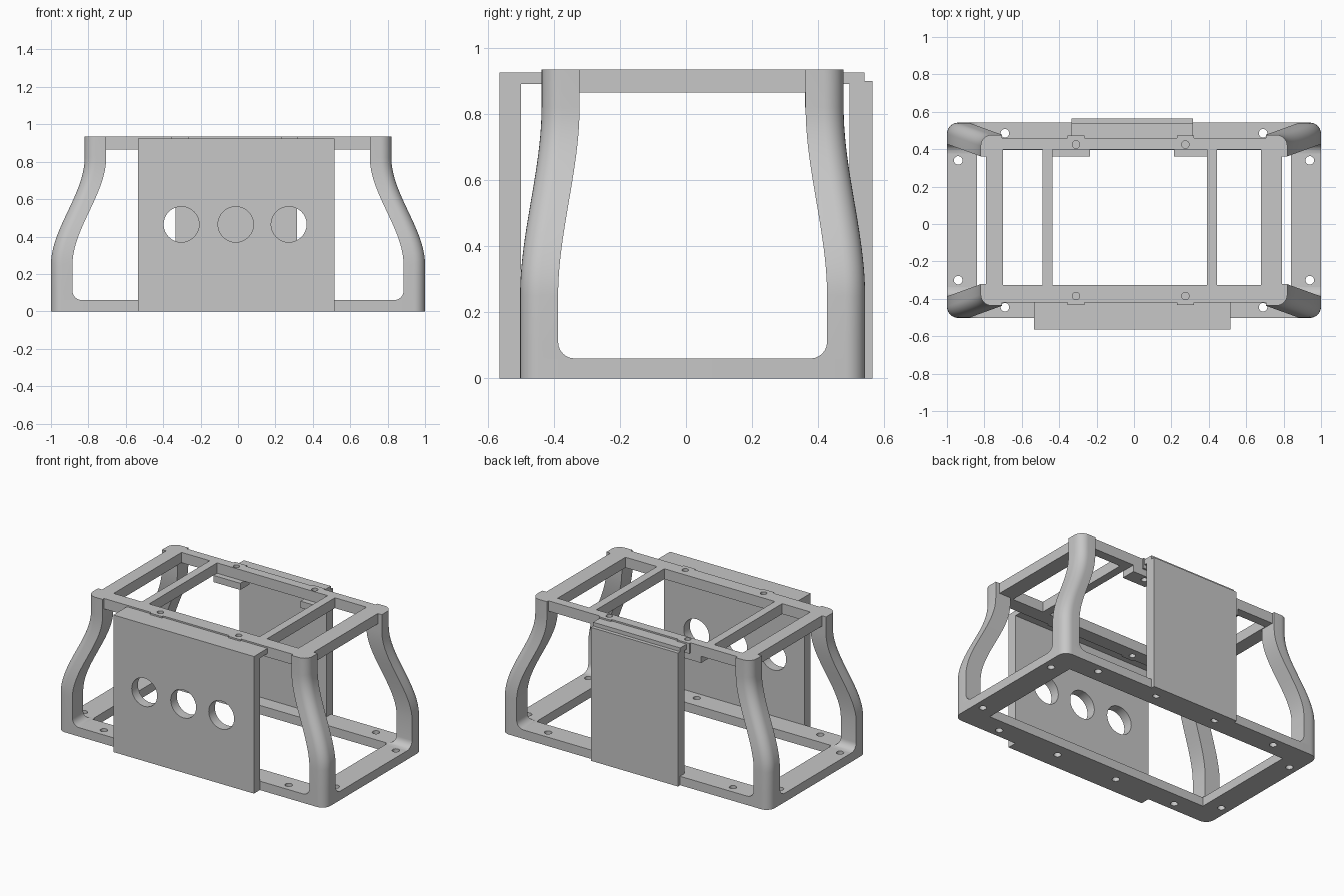
import bpy, bmesh, math
from mathutils import Matrix

old = bpy.data.objects.get("Cube")
if old:
    bpy.data.objects.remove(old, do_unlink=True)

GREY = (0.57, 0.57, 0.57, 1)
grey = bpy.data.materials.new("plain grey")
grey.use_nodes = True
grey.diffuse_color = GREY
grey.node_tree.nodes["Principled BSDF"].inputs["Base Color"].default_value = GREY

CY = 0.02       # centre line of the frame in y
TOP = 0.935
BASE_H = 0.06
RADIUS = 0.06   # outer corner rounding


def finish(bm, name):
    bmesh.ops.recalc_face_normals(bm, faces=bm.faces)
    mesh = bpy.data.meshes.new(name)
    bm.to_mesh(mesh)
    bm.free()
    mesh.materials.append(grey)
    ob = bpy.data.objects.new(name, mesh)
    bpy.context.collection.objects.link(ob)
    return ob


def select(ob):
    bpy.ops.object.select_all(action='DESELECT')
    ob.select_set(True)
    bpy.context.view_layer.objects.active = ob


def smooth(ob):
    select(ob)
    bpy.ops.object.shade_smooth_by_angle(angle=math.radians(30))


def add_box(bm, x, y, z):
    """Box from three (low, high) ranges."""
    size = [b - a for a, b in (x, y, z)]
    mid = [(a + b) / 2 for a, b in (x, y, z)]
    bmesh.ops.create_cube(bm, size=1, matrix=Matrix.Translation(mid) @ Matrix.Diagonal((*size, 1)))


def add_cylinder(bm, centre, radius, depth, along_y=False):
    turn = Matrix.Rotation(math.pi / 2, 4, 'X') if along_y else Matrix()
    bmesh.ops.create_cone(bm, cap_ends=True, segments=32, radius1=radius, radius2=radius,
                          depth=depth, matrix=Matrix.Translation(centre) @ turn)


def boxes(name, *ranges):
    bm = bmesh.new()
    for r in ranges:
        add_box(bm, *r)
    return finish(bm, name)


def cut(ob, bm):
    """Subtract the volumes in bm from the object."""
    cutter = finish(bm, "cutter")
    cutter.hide_render = True
    mod = ob.modifiers.new("cut", 'BOOLEAN')
    mod.operation = 'DIFFERENCE'
    mod.solver = 'EXACT'
    mod.object = cutter
    select(ob)
    bpy.ops.object.modifier_apply(modifier=mod.name)
    bpy.data.objects.remove(cutter, do_unlink=True)


def corner_arc(hx, hy, sx, sy, steps=8):
    """Rounded corner points from the x side to the y side."""
    pts = []
    for i in range(steps + 1):
        a = math.pi / 2 * i / steps
        pts.append((sx * (hx - RADIUS + RADIUS * math.cos(a)),
                    CY + sy * (hy - RADIUS + RADIUS * math.sin(a))))
    return pts


# Base frame: rounded plate with one opening and screw holes
bm = bmesh.new()
outline = []
for sx, sy in ((1, 1), (-1, 1), (-1, -1), (1, -1)):
    arc = corner_arc(1, 0.522, sx, sy)
    outline += arc if sx * sy > 0 else arc[::-1]
plate = bm.faces.new([bm.verts.new((x, y, 0)) for x, y in outline])
up = bmesh.ops.extrude_face_region(bm, geom=[plate])["geom"]
bmesh.ops.translate(bm, verts=[v for v in up if isinstance(v, bmesh.types.BMVert)], vec=(0, 0, BASE_H))
base = finish(bm, "base_frame")
bm = bmesh.new()
add_box(bm, (-0.84, 0.84), (CY - 0.374, CY + 0.376), (-0.1, 0.2))
for sx in (-1, 1):
    for sy in (-1, 1):
        for hx, hy in ((0.69, 0.465), (0.23, 0.465), (0.94, 0.32)):
            add_cylinder(bm, (sx * hx, CY + sy * hy, 0), 0.023, 0.4)
cut(base, bm)
smooth(base)


# Legs: S-curved posts, square inside and rounded on the outer corner
def leg(name, sx, sy):
    width, foot = 0.115, 0.05
    levels = [BASE_H + foot * (1 - math.cos(i * math.pi / 12)) for i in range(7)]
    levels += [0.25 + 0.57 * i / 20 for i in range(21)] + [TOP]
    bm = bmesh.new()
    rings = []
    for z in levels:
        t = min(max((z - 0.25) / 0.57, 0), 1)
        t = t * t * (3 - 2 * t)
        hx, hy = 1 - 0.18 * t, 0.522 - 0.065 * t
        # fillet flaring into the base
        d = max(0, BASE_H + foot - z)
        w = width + foot - math.sqrt(max(0, foot * foot - d * d))
        ix, iy = sx * (hx - w), CY + sy * (hy - w)
        pts = corner_arc(hx, hy, sx, sy)
        pts += [(ix, CY + sy * hy), (ix, iy), (sx * hx, iy)]
        rings.append([bm.verts.new((x, y, z)) for x, y in pts])
    for a, b in zip(rings, rings[1:]):
        for i in range(len(a)):
            j = (i + 1) % len(a)
            bm.faces.new((a[i], a[j], b[j], b[i]))
    bm.faces.new(rings[0])
    bm.faces.new(rings[-1])
    smooth(finish(bm, name))


for sx, side in ((-1, "right"), (1, "left")):
    for sy, end in ((-1, "front"), (1, "back")):
        leg(f"{end}_{side}_leg", sx, sy)

# Top frame: front and back rails with screw holes, joined by cross bars
HOLES_X = (-0.31, 0.275)
BACK_HOLE_Y = 0.425
bar_z = (0.865, TOP)
rail_x = (-0.79, 0.79)
for name, y, hole_y in (("top_front_rail", (-0.42, -0.326), -0.385),
                        ("top_back_rail", (0.398, 0.46), BACK_HOLE_Y)):
    rail = boxes(name, (rail_x, y, bar_z))
    bm = bmesh.new()
    for hx in HOLES_X:
        add_cylinder(bm, (hx, hole_y, 0.9), 0.02, 0.3)
    cut(rail, bm)
    smooth(rail)
for name, x in (("right_end_bar", (-0.79, -0.70)), ("right_cross_bar", (-0.49, -0.435)),
                ("left_cross_bar", (0.39, 0.445)), ("left_end_bar", (0.68, 0.79))):
    boxes(name, (x, (-0.326, 0.398), bar_z))
for hx, side in zip(HOLES_X, ("right", "left")):
    x = (hx - 0.045, hx + 0.045)
    boxes(f"{side}_screw_bosses", (x, (-0.432, -0.42), bar_z), (x, (0.46, 0.472), bar_z))

# Front panel with three round holes and a lip hooked on the top frame
front_x = (-0.535, 0.515)
front = boxes("front_panel", (front_x, (-0.565, -0.50), (0, 0.925)))
bm = bmesh.new()
for hx in (-0.303, -0.012, 0.272):
    add_cylinder(bm, (hx, -0.53, 0.465), 0.095, 0.3, along_y=True)
cut(front, bm)
smooth(front)
boxes("front_panel_lip", (front_x, (-0.50, -0.42), (0.89, 0.925)))

# Back panel with a stepped lip
back_x = (-0.335, 0.315)
boxes("back_panel", (back_x, (0.495, 0.565), (0, 0.90)))
boxes("back_panel_lip", (back_x, (0.46, 0.54), (0.89, 0.925)))

# Mounting tabs under the back rail, drilled in line with its holes
for name, x, hx in (("right_mounting_tab", (-0.435, -0.235), HOLES_X[0]),
                    ("left_mounting_tab", (0.215, 0.39), HOLES_X[1])):
    tab = boxes(name, (x, (0.36, 0.46), (0.82, 0.865)))
    bm = bmesh.new()
    add_cylinder(bm, (hx, BACK_HOLE_Y, 0.84), 0.02, 0.2)
    cut(tab, bm)
    smooth(tab)
